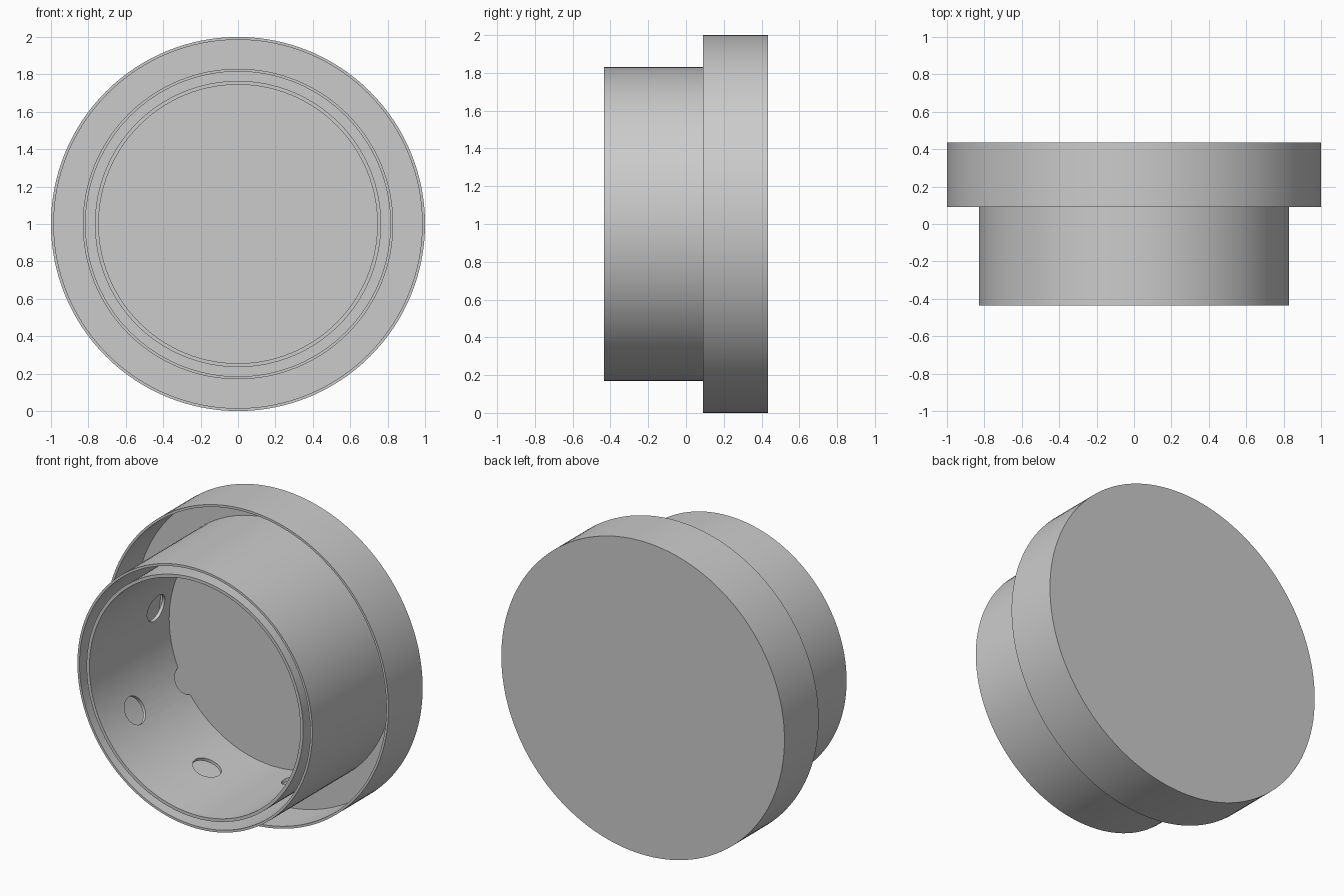
import bpy, bmesh
from math import radians, cos, sin, tau
from mathutils import Matrix, Vector

if "Cube" in bpy.data.objects:
    bpy.data.objects.remove(bpy.data.objects["Cube"])

SEGS = 128
BACK, FLOOR, RIM, FRONT = 0.435, 0.37, 0.09, -0.435


def finish(name, bm):
    bmesh.ops.recalc_face_normals(bm, faces=bm.faces)
    mesh = bpy.data.meshes.new(name)
    bm.to_mesh(mesh)
    bm.free()
    obj = bpy.data.objects.new(name, mesh)
    bpy.context.collection.objects.link(obj)
    return obj


def lathe(name, profile, closed=False):
    """Spin (radius, y) points around the y axis through z = 1."""
    bm = bmesh.new()
    verts = [bm.verts.new((r, y, 1)) for r, y in profile]
    pairs = list(zip(verts, verts[1:]))
    if closed:
        pairs.append((verts[-1], verts[0]))
    edges = [bm.edges.new(p) for p in pairs]
    bmesh.ops.spin(bm, geom=verts + edges, cent=(0, 0, 1), axis=(0, 1, 0),
                   angle=tau, steps=SEGS, use_duplicate=False)
    bmesh.ops.remove_doubles(bm, verts=bm.verts, dist=1e-4)
    return finish(name, bm)


def tube(name, outer, inner):
    return lathe(name, [(outer, FRONT), (outer, FLOOR),
                        (inner, FLOOR), (inner, FRONT)], closed=True)


def smooth(obj):
    bpy.ops.object.select_all(action='DESELECT')
    obj.select_set(True)
    bpy.context.view_layer.objects.active = obj
    bpy.ops.object.shade_smooth_by_angle(angle=radians(30))


# Shallow cup: solid back plate with a thin rim
cap = lathe("cap", [(0, BACK), (1, BACK), (1, RIM),
                    (0.985, RIM), (0.985, FLOOR), (0, FLOOR)])

# Two nested tubes standing on the plate
outer_tube = tube("outer_tube", 0.83, 0.815)
inner_tube = tube("inner_tube", 0.765, 0.745)

# Staggered holes through the inner tube: three rising spirals
bm = bmesh.new()
for i in range(9):
    a = radians(90 + 40 * i)
    direction = Vector((cos(a), 0, sin(a)))
    heights = [-0.12 + 0.17 * (i % 3)]
    if i % 3 == 0:
        heights.append(0.388)
    for y in heights:
        place = (Matrix.Translation(direction * 0.76 + Vector((0, y, 1)))
                 @ direction.to_track_quat('Z', 'Y').to_matrix().to_4x4())
        bmesh.ops.create_cone(bm, cap_ends=True, segments=32, radius1=0.087,
                              radius2=0.087, depth=0.16, matrix=place)
cutter = finish("hole_cutter", bm)
cutter.hide_render = True
mod = inner_tube.modifiers.new("holes", 'BOOLEAN')
mod.operation = 'DIFFERENCE'
mod.solver = 'EXACT'
mod.object = cutter
bpy.context.view_layer.objects.active = inner_tube
inner_tube.select_set(True)
bpy.ops.object.modifier_apply(modifier=mod.name)
bpy.data.objects.remove(cutter)

for part in (cap, outer_tube, inner_tube):
    smooth(part)
